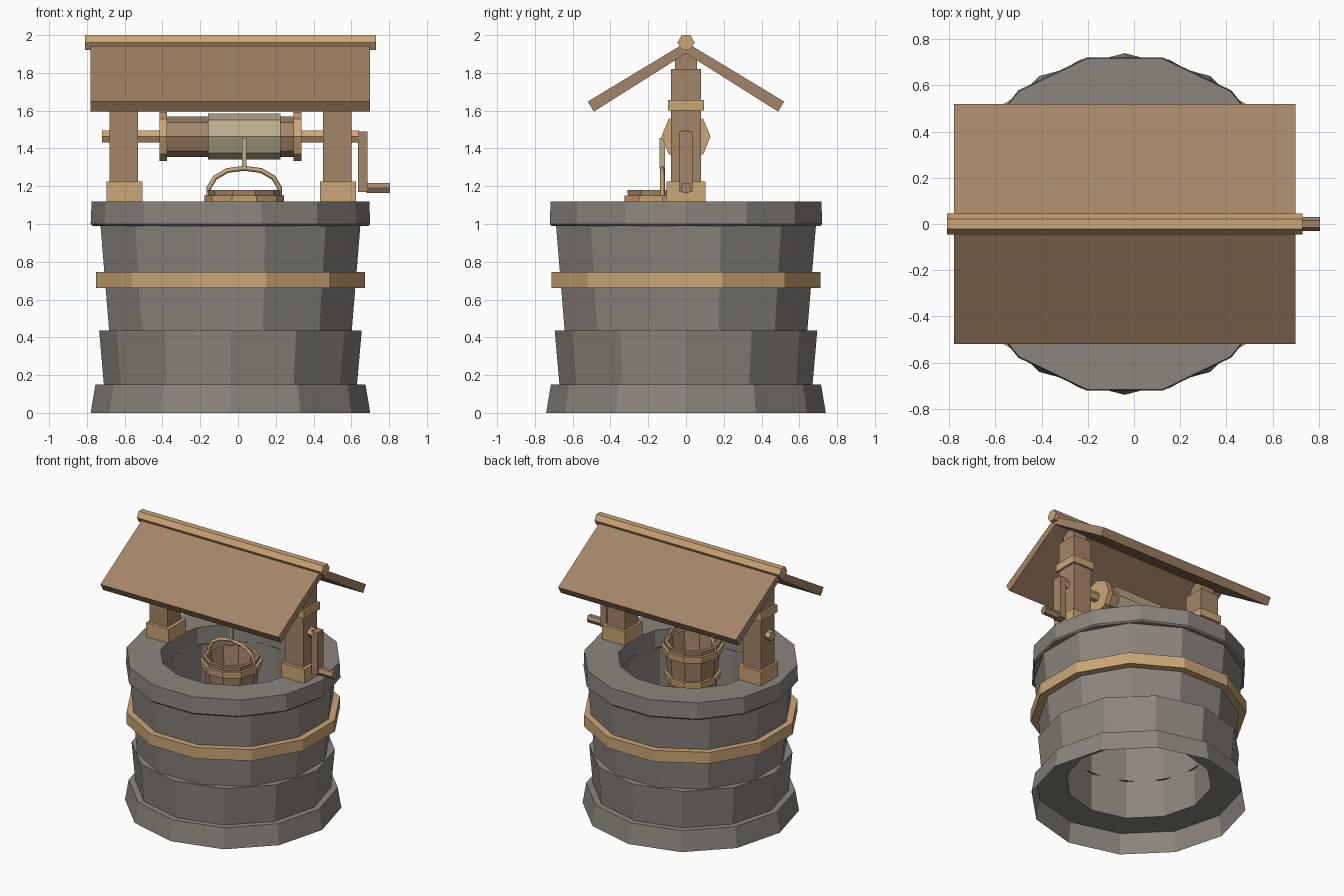
import bpy, bmesh, math
from mathutils import Matrix, Vector

cube = bpy.data.objects.get("Cube")
if cube:
    bpy.data.objects.remove(cube, do_unlink=True)


def material(name, rgb):
    m = bpy.data.materials.new(name)
    m.use_nodes = True
    m.diffuse_color = (*rgb, 1)
    m.node_tree.nodes["Principled BSDF"].inputs["Base Color"].default_value = (*rgb, 1)
    return m


STONE = material("grey stone", (0.26, 0.232, 0.204))
WOOD = material("brown wood", (0.37, 0.235, 0.135))
TRIM = material("light wood", (0.60, 0.38, 0.18))
ROPE = material("pale rope", (0.50, 0.42, 0.27))

WELL_X = -0.04


def finish(name, bm, mat):
    bmesh.ops.recalc_face_normals(bm, faces=bm.faces)
    mesh = bpy.data.meshes.new(name)
    bm.to_mesh(mesh)
    bm.free()
    mesh.materials.append(mat)
    ob = bpy.data.objects.new(name, mesh)
    bpy.context.collection.objects.link(ob)
    return ob


def lathe(name, profile, sides, mat, centre=(0, 0, 0), flat_front=False, closed=True):
    """Spin a (radius, height) profile around z with flat facets."""
    bm = bmesh.new()
    shift = math.pi / sides if flat_front else 0
    # a flat front needs an edge, not a corner, facing -y
    start = -math.pi / 2 + shift
    rings = []
    for r, z in profile:
        rings.append([bm.verts.new((r * math.cos(start + math.tau * i / sides),
                                    r * math.sin(start + math.tau * i / sides), z))
                      for i in range(sides)])
    pairs = list(zip(rings, rings[1:]))
    if closed:
        pairs.append((rings[-1], rings[0]))
    for a, b in pairs:
        for i in range(sides):
            j = (i + 1) % sides
            bm.faces.new((a[i], a[j], b[j], b[i]))
    bmesh.ops.translate(bm, verts=bm.verts, vec=centre)
    return finish(name, bm, mat)


def rod(name, x0, x1, radius, sides, mat, z, y=0):
    """Prism along x with corners towards -y and +y."""
    bm = bmesh.new()
    bmesh.ops.create_cone(bm, cap_ends=True, segments=sides, radius1=radius,
                          radius2=radius, depth=x1 - x0)
    turn = Matrix(((0, 0, 1), (1, 0, 0), (0, 1, 0))).to_4x4()
    # put a corner on the y axis whichever way the primitive starts
    corner = max(bm.verts, key=lambda v: v.co.x).co
    spin = Matrix.Rotation(-math.atan2(corner.y, corner.x), 4, 'Z')
    bmesh.ops.transform(bm, matrix=turn @ spin, verts=bm.verts)
    bmesh.ops.translate(bm, verts=bm.verts, vec=((x0 + x1) / 2, y, z))
    return finish(name, bm, mat)


def box(name, centre, size, mat):
    bm = bmesh.new()
    bmesh.ops.create_cube(bm, size=1)
    bmesh.ops.scale(bm, vec=size, verts=bm.verts)
    bmesh.ops.translate(bm, vec=centre, verts=bm.verts)
    return finish(name, bm, mat)


def extrude_x(name, section, x0, x1, mat):
    """Push a (y, z) outline along x."""
    bm = bmesh.new()
    face = bm.faces.new([bm.verts.new((x0, y, z)) for y, z in section])
    out = bmesh.ops.extrude_face_region(bm, geom=[face])
    moved = [g for g in out["geom"] if isinstance(g, bmesh.types.BMVert)]
    bmesh.ops.translate(bm, vec=(x1 - x0, 0, 0), verts=moved)
    return finish(name, bm, mat)


# Stone courses; the lowest one is hollow underneath
HOLE = 0.50
axis = (WELL_X, 0, 0)
lathe("base_course", [(0.74, 0), (0.715, 0.15), (HOLE, 0.15)], 12, STONE, axis, closed=False)
lathe("lower_course", [(HOLE, 0.15), (0.67, 0.15), (0.695, 0.435), (HOLE, 0.435)],
      12, STONE, axis, closed=False)
lathe("upper_course", [(HOLE, 0.435), (0.665, 0.435), (0.712, 0.99), (HOLE, 0.99)],
      12, STONE, axis, flat_front=True, closed=False)
lathe("top_course", [(HOLE, 0.99), (0.73, 0.99), (0.74, 1.0), (0.735, 1.12), (HOLE, 1.12)],
      14, STONE, axis, flat_front=True)
lathe("inner_wall", [(HOLE, 0.15), (HOLE, 1.0)], 12, STONE, axis, closed=False)
lathe("well_hoop", [(0.66, 0.66), (0.738, 0.66), (0.738, 0.745), (0.66, 0.745)],
      12, TRIM, axis, flat_front=True)

# Posts with foot blocks and collars
for side, x in (("right", -0.605), ("left", 0.525)):
    box(side + "_post", (x, 0, 1.47), (0.15, 0.16, 0.70), WOOD)
    box(side + "_post_top", (x, 0, 1.865), (0.11, 0.115, 0.11), WOOD)
    box(side + "_post_foot", (x + 0.005, 0, 1.1725), (0.19, 0.205, 0.105), TRIM)
    box(side + "_post_collar", (x, 0, 1.628), (0.18, 0.19, 0.055), TRIM)

# Roof panels and ridge pole
for side, s in (("front", -1), ("back", 1)):
    extrude_x(side + "_roof_panel",
              [(0, 1.962), (s * 0.52, 1.648), (s * 0.488, 1.595), (0, 1.903)],
              -0.78, 0.70, WOOD)
rod("ridge_pole", -0.81, 0.73, 0.045, 6, TRIM, 1.961)

# Winding drum, axle and crank
AXLE_Z = 1.463
rod("axle", -0.72, 0.64, 0.036, 6, TRIM, AXLE_Z)
rod("drum", -0.38, 0.30, 0.107, 8, WOOD, AXLE_Z)
rod("right_drum_disc", -0.415, -0.375, 0.13, 8, TRIM, AXLE_Z)
rod("left_drum_disc", 0.295, 0.335, 0.13, 8, TRIM, AXLE_Z)
rod("rope_coil", -0.16, 0.225, 0.122, 8, ROPE, AXLE_Z)
box("crank_arm", (0.66, 0, 1.33), (0.05, 0.07, 0.32), WOOD)
rod("crank_handle", 0.68, 0.805, 0.03, 6, WOOD, 1.19)

# Bucket hanging from the rope
BX, BY = 0.033, -0.125
bucket = (BX, BY, 0)
lathe("bucket_wall", [(0.001, 0.82), (0.16, 0.82), (0.195, 1.18), (0.17, 1.18),
                      (0.14, 0.85), (0.001, 0.85)], 10, WOOD, bucket, flat_front=True)
for name, z, r in (("upper", 1.10, 0.192), ("lower", 0.90, 0.172)):
    lathe(name + "_bucket_hoop", [(r - 0.02, z), (r + 0.016, z), (r + 0.02, z + 0.05),
                                  (r - 0.015, z + 0.05)], 10, TRIM, bucket, flat_front=True)
box("hanging_rope", (BX, BY, 1.375), (0.025, 0.028, 0.16), ROPE)

# Arched bucket handle swept along a short path
curve = bpy.data.curves.new("bucket_handle", 'CURVE')
curve.dimensions = '3D'
curve.bevel_depth = 0.013
curve.bevel_resolution = 0
path = curve.splines.new('POLY')
half = [(0.188, 1.13), (0.188, 1.19), (0.155, 1.245), (0.09, 1.283)]
points = [(-x, z) for x, z in half] + [(0, 1.295)] + half[::-1]
path.points.add(len(points) - 1)
for p, (x, z) in zip(path.points, points):
    p.co = (BX + x, BY, z, 1)
curve.materials.append(TRIM)
bpy.context.collection.objects.link(bpy.data.objects.new("bucket_handle", curve))
